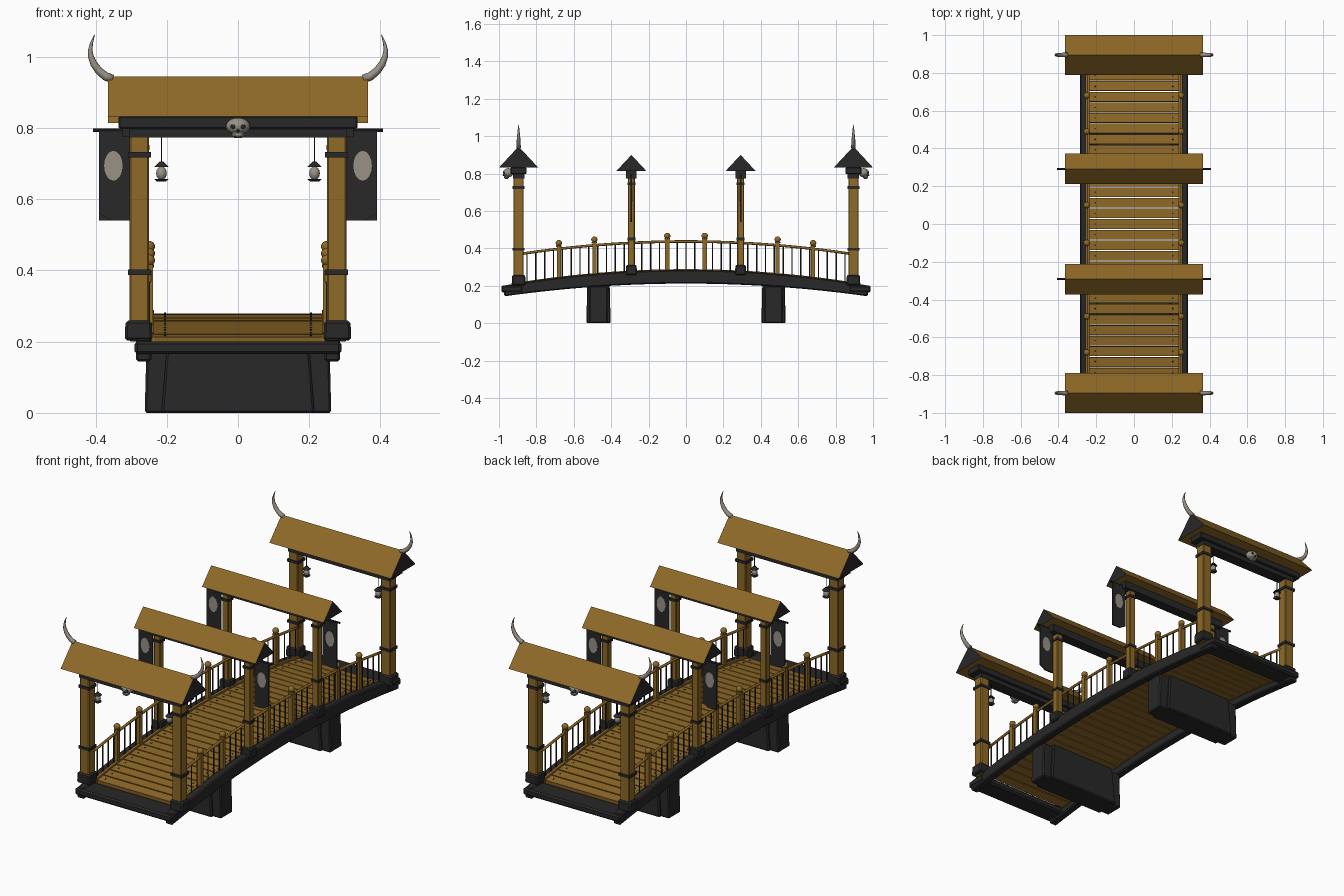
import bpy, bmesh, math
from mathutils import Vector, Matrix

if "Cube" in bpy.data.objects:
    bpy.data.objects.remove(bpy.data.objects["Cube"])

def mat(name, rgb):
    m = bpy.data.materials.new(name)
    m.diffuse_color = (*rgb, 1)
    m.use_nodes = True
    m.node_tree.nodes["Principled BSDF"].inputs["Base Color"].default_value = m.diffuse_color
    return m

WOOD = mat("brown wood", (0.275, 0.142, 0.021))
DARK = mat("charcoal", (0.021, 0.021, 0.022))
BONE = mat("bone", (0.32, 0.285, 0.235))

parts = {}

def part(name, m):
    if name not in parts:
        parts[name] = (bmesh.new(), m)
    return parts[name][0]

def box(name, m, c, s, tilt=0.0, taper=1.0):
    r = bmesh.ops.create_cube(part(name, m), size=1)
    for v in r['verts']:
        k = taper if v.co.z > 0 else 1
        v.co = Vector((v.co.x * s[0] * k, v.co.y * s[1] * k, v.co.z * s[2]))
        v.co = Matrix.Rotation(tilt, 3, 'X') @ v.co + Vector(c)

def ball(name, m, c, s, u=12, v=8):
    bmesh.ops.create_uvsphere(part(name, m), u_segments=u, v_segments=v, radius=1,
                              matrix=Matrix.Translation(c) @ Matrix.Diagonal((*s, 1)))

def cone(name, m, c, r1, r2, h, n=8):
    bmesh.ops.create_cone(part(name, m), segments=n, radius1=r1, radius2=r2, depth=h,
                          cap_ends=True, matrix=Matrix.Translation(c))

def prism(name, m, pts, x0, x1):
    """Extrude a y-z outline along x."""
    bm = part(name, m)
    a = [bm.verts.new((x0, y, z)) for y, z in pts]
    b = [bm.verts.new((x1, y, z)) for y, z in pts]
    n = len(pts)
    for i in range(n):
        j = (i + 1) % n
        bm.faces.new((a[i], a[j], b[j], b[i]))
    bm.faces.new(a)
    bm.faces.new(b[::-1])

def tube(name, m, pts, radii, n=8):
    """Sweep a round section along a path."""
    bm = part(name, m)
    pts = [Vector(p) for p in pts]
    rings = []
    for i, p in enumerate(pts):
        t = (pts[min(i + 1, len(pts) - 1)] - pts[max(i - 1, 0)]).normalized()
        side = t.orthogonal() if abs(t.x) > 0.99 else t.cross(Vector((1, 0, 0)))
        side.normalize()
        up = t.cross(side)
        rings.append([bm.verts.new(p + radii[i] * (math.cos(k * math.tau / n) * side +
                      math.sin(k * math.tau / n) * up)) for k in range(n)])
    for a, b in zip(rings, rings[1:]):
        for k in range(n):
            bm.faces.new((a[k], a[(k + 1) % n], b[(k + 1) % n], b[k]))
    bm.faces.new(rings[0])
    bm.faces.new(rings[-1][::-1])

# Arch of the bridge
def top(y): return 0.285 - 0.088 * y * y
def bot(y): return 0.212 - 0.072 * y * y
def tilt(y): return math.atan(-0.176 * y)
def arc(f, end, n=24): return [(end * (2 * i / n - 1), f(end * (2 * i / n - 1))) for i in range(n + 1)]

# Side beams and inner deck strips
for s in (-1, 1):
    prism("side_beams", DARK, arc(top, 0.972) + arc(bot, 0.972)[::-1], s * 0.243, s * 0.287)
    prism("deck_edge_strips", WOOD, arc(lambda y: top(y) + 0.004, 0.87) +
          arc(lambda y: top(y) - 0.03, 0.87)[::-1], s * 0.236, s * 0.25)

# Deck planks with narrow gaps
N = 31
for i in range(N):
    y = -0.87 + 1.74 * (i + 0.5) / N
    box("deck_planks", WOOD, (0, y, top(y) - 0.017), (0.476, 0.0505, 0.022), tilt(y))
    for s in (-1, 1):
        box("plank_nails", DARK, (s * 0.205, y, top(y) - 0.005), (0.006, 0.006, 0.003), tilt(y))

# End sills and piers
for e in (-1, 1):
    box("end_sills", DARK, (0, e * 0.93, 0.183), (0.58, 0.115, 0.036))
    y = e * 0.468
    box("piers", DARK, (0, y, 0.105), (0.43, 0.13, 0.21), taper=0.92)
    box("pier_cores", DARK, (0, y, 0.1), (0.524, 0.1, 0.2), taper=0.98)

def roof(name, y, half, z0, z1):
    prism(name, WOOD, [(y - half, z0), (y + half, z0), (y, z1)], -0.365, 0.365)

# End gates
for e in (-1, 1):
    y = e * 0.895
    roof("end_roofs", y, 0.105, 0.832, 0.945)
    box("end_gate_beams", DARK, (0, y, 0.815), (0.67, 0.085, 0.036))
    box("end_gate_lower_beams", DARK, (0, y, 0.786), (0.61, 0.062, 0.026))
    for s in (-1, 1):
        x = s * 0.277
        box("end_posts", WOOD, (x, y, 0.5), (0.055, 0.055, 0.6))
        box("end_post_bases", DARK, (x + s * 0.002, y, 0.231), (0.078, 0.074, 0.056), taper=0.95)
        for z in (0.395, 0.725):
            box("end_post_bands", DARK, (x, y, z), (0.064, 0.064, 0.015))
        # roof horns
        path = [(0.352, 0.938), (0.372, 0.945), (0.39, 0.96), (0.405, 0.98), (0.413, 1.0),
                (0.415, 1.02), (0.411, 1.04), (0.403, 1.062)]
        tube("roof_horns", BONE, [(s * px, y, pz) for px, pz in path],
             [0.012, 0.012, 0.011, 0.010, 0.008, 0.006, 0.004, 0.001])
        # hanging lanterns
        lx = s * 0.215
        tube("lantern_wires", DARK, [(lx, y, 0.70), (lx, y, 0.79)], [0.002] * 2, 6)
        cone("lantern_caps", DARK, (lx, y, 0.698), 0.021, 0.005, 0.016)
        ball("lantern_globes", BONE, (lx, y, 0.673), (0.015, 0.015, 0.019))
        cone("lantern_bases", DARK, (lx, y, 0.653), 0.012, 0.02, 0.007)
    # carved skull on the beam
    sy = y + e * 0.055
    ball("skulls", BONE, (0, sy, 0.805), (0.034, 0.028, 0.024), 16, 10)
    box("skull_jaws", BONE, (0, sy + e * 0.009, 0.782), (0.034, 0.026, 0.02))
    ball("skull_sockets", DARK, (0, sy + e * 0.025, 0.792), (0.004, 0.005, 0.005))
    for s in (-1, 1):
        ball("skull_sockets", DARK, (s * 0.013, sy + e * 0.022, 0.804), (0.008, 0.006, 0.007))
        box("skull_teeth_gaps", DARK, (s * 0.006, sy + e * 0.0225, 0.777), (0.002, 0.001, 0.009))

# Middle gates with banners
for e in (-1, 1):
    y = e * 0.292
    roof("middle_roofs", y, 0.08, 0.814, 0.9)
    box("middle_gate_beams", DARK, (0, y, 0.795), (0.65, 0.055, 0.04))
    tube("banner_rods", DARK, [(-0.407, y, 0.794), (0.407, y, 0.794)], [0.005] * 2)
    for s in (-1, 1):
        x = s * 0.27
        box("middle_posts", WOOD, (x, y, 0.53), (0.036, 0.036, 0.52))
        box("middle_post_bases", DARK, (x, y, 0.285), (0.062, 0.06, 0.055), taper=0.93)
        for z in (0.45, 0.745):
            box("middle_post_bands", DARK, (x, y, z), (0.044, 0.044, 0.014))
        # cloth with one clipped lower corner
        bm = part("banners", DARK)
        near, far = (0.305, 0.39) if e < 0 else (0.39, 0.305)
        d = 0.035 if far > near else -0.035
        out = [(near, 0.79), (far, 0.79), (far, 0.56), (far - d, 0.54), (near, 0.54)]
        f = bm.faces.new([bm.verts.new((s * px, y - 0.004, pz)) for px, pz in out])
        r = bmesh.ops.extrude_face_region(bm, geom=[f])
        bmesh.ops.translate(bm, vec=(0, 0.008, 0),
                            verts=[v for v in r['geom'] if isinstance(v, bmesh.types.BMVert)])
        # round emblem, showing on both sides
        bmesh.ops.create_cone(part("banner_emblems", BONE), segments=16, radius1=1, radius2=1,
                              depth=1, cap_ends=True,
                              matrix=Matrix.Translation((s * 0.35, y, 0.694)) @
                              Matrix.Rotation(math.pi / 2, 4, 'X') @
                              Matrix.Diagonal((0.026, 0.042, 0.0096, 1)))

# Railings
RAIL = 0.15
def rail(y): return 0.437 - 0.085 * y * y
posts = (0.1, 0.49, 0.68)
for s in (-1, 1):
    x = s * 0.25
    tube("handrails", WOOD, [(x, y, z) for y, z in arc(rail, 0.88)], [0.007] * 25)
    for e in (-1, 1):
        for p in posts:
            y = e * p
            box("rail_posts", WOOD, (x, y, (top(y) + rail(y) + 0.02) / 2 - 0.01),
                (0.022, 0.022, rail(y) - top(y) + 0.035))
            cone("rail_post_collars", WOOD, (x, y, rail(y) + 0.015), 0.014, 0.014, 0.008)
            ball("rail_finials", WOOD, (x, y, rail(y) + 0.031), (0.017, 0.017, 0.016))
    for i in range(37):
        y = -0.85 + 1.7 * i / 36
        if min(abs(abs(y) - p) for p in posts + (0.292,)) > 0.016:
            tube("balusters", DARK, [(x, y, top(y) - 0.01), (x, y, rail(y))], [0.0035] * 2, 6)

# Turn every part into an object
SMOOTH = ("roof_horns", "skulls", "lantern_globes", "rail_finials", "handrails", "skull_sockets")
BEVEL = {"end_sills": 0.008, "piers": 0.006, "pier_cores": 0.006, "end_post_bases": 0.007,
         "middle_post_bases": 0.006, "side_beams": 0.006, "end_posts": 0.004,
         "skull_jaws": 0.006, "middle_posts": 0.003, "end_gate_beams": 0.004}
for name, (bm, m) in parts.items():
    bmesh.ops.recalc_face_normals(bm, faces=bm.faces)
    me = bpy.data.meshes.new(name)
    for f in bm.faces:
        f.smooth = name in SMOOTH
        # dark gable ends on the roofs
        if name.endswith("roofs") and abs(f.normal.x) > 0.9:
            f.material_index = 1
    bm.to_mesh(me)
    bm.free()
    me.materials.append(m)
    if name.endswith("roofs"):
        me.materials.append(DARK)
    ob = bpy.data.objects.new(name, me)
    bpy.context.collection.objects.link(ob)
    if name in BEVEL:
        b = ob.modifiers.new("bevel", 'BEVEL')
        b.width = BEVEL[name]
        b.segments = 1
        b.limit_method = 'ANGLE'
        b.angle_limit = math.radians(40)
